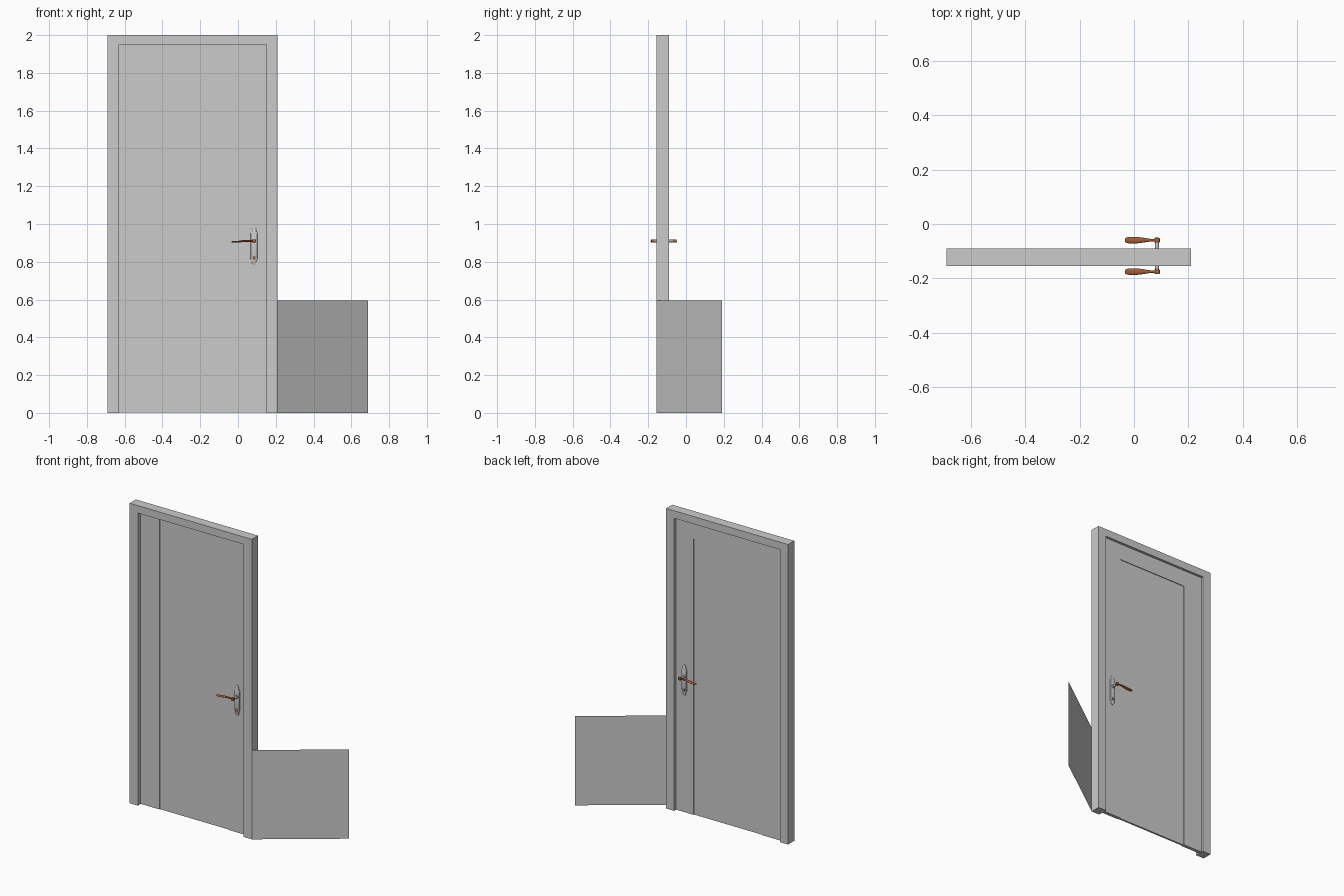
import bpy, bmesh, math

if "Cube" in bpy.data.objects:
    bpy.data.objects.remove(bpy.data.objects["Cube"])

brown = bpy.data.materials.new("brown")
brown.diffuse_color = (0.36, 0.11, 0.035, 1)
brown.use_nodes = True
brown.node_tree.nodes["Principled BSDF"].inputs["Base Color"].default_value = brown.diffuse_color


def finish(name, bm, mat=None, smooth=False):
    me = bpy.data.meshes.new(name)
    bmesh.ops.recalc_face_normals(bm, faces=bm.faces)
    bm.to_mesh(me)
    bm.free()
    ob = bpy.data.objects.new(name, me)
    bpy.context.collection.objects.link(ob)
    if mat:
        me.materials.append(mat)
    if smooth:
        bpy.ops.object.select_all(action='DESELECT')
        ob.select_set(True)
        bpy.context.view_layer.objects.active = ob
        bpy.ops.object.shade_smooth_by_angle(angle=math.radians(40))
    return ob


def box(name, x, y, z, mat=None, bevel=0):
    bm = bmesh.new()
    bmesh.ops.create_cube(bm, size=1)
    for v in bm.verts:
        for i, (lo, hi) in enumerate((x, y, z)):
            v.co[i] = lo + (hi - lo) * (v.co[i] + 0.5)
    if bevel:
        bmesh.ops.bevel(bm, geom=bm.edges[:], offset=bevel, segments=2,
                        affect='EDGES', profile=0.5)
    return finish(name, bm, mat, bevel > 0)


def loft(name, rings, mat=None):
    bm = bmesh.new()
    rows = [[bm.verts.new(p) for p in r] for r in rings]
    n = len(rows[0])
    for a, b in zip(rows, rows[1:]):
        for i in range(n):
            bm.faces.new((a[i], a[(i + 1) % n], b[(i + 1) % n], b[i]))
    bm.faces.new(rows[0])
    bm.faces.new(rows[-1])
    return finish(name, bm, mat, True)


def rod(name, x, z, profile, mat=None, n=20):
    # turned part along y, profile is (y, radius)
    return loft(name, [[(x + r * math.cos(2 * math.pi * i / n), y,
                         z + r * math.sin(2 * math.pi * i / n)) for i in range(n)]
                       for y, r in profile], mat)


# door frame
FY = (-0.155, -0.09)
box("left_jamb", (-0.69, -0.63), FY, (0, 2))
box("right_jamb", (0.15, 0.21), FY, (0, 2))
box("lintel", (-0.63, 0.15), FY, (1.95, 2))

# door leaf with a shallow recessed panel on both sides
MID, HALF, CORE = -0.1175, 0.011, 0.006
box("door_core", (-0.63, 0.15), (MID - CORE, MID + CORE), (0.002, 1.95))
for side, s in (("front", -1), ("back", 1)):
    ys = sorted((MID + s * CORE, MID + s * HALF))
    box(side + "_left_stile", (-0.63, -0.49), ys, (0.002, 1.95))
    box(side + "_right_stile", (0.02, 0.15), ys, (0.002, 1.95))
box("back_top_rail", (-0.49, 0.02), (MID + CORE, MID + HALF), (1.84, 1.95))

# low side screen, a single thin sheet
bm = bmesh.new()
bm.faces.new([bm.verts.new(p) for p in ((0.21, -0.155, 0), (0.687, 0.19, 0),
                                        (0.687, 0.19, 0.595), (0.21, -0.155, 0.595))])
finish("side_screen", bm)

# handle sets
HX, HZ = 0.085, 0.91
quarter = [(0.018, 0.066), (0.017, 0.074), (0.012, 0.078), (0.011, 0.09),
           (0.008, 0.098), (0.003, 0.102)]
outline = quarter + [(-x, z) for x, z in quarter[::-1]]
outline += [(-x, -z) for x, z in outline]
# lever stations: x, z, half width in y, half height in z
stations = [(0.078, 0.910, 0.005, 0.005), (0.060, 0.911, 0.005, 0.005),
            (0.040, 0.911, 0.008, 0.005), (0.020, 0.909, 0.011, 0.005),
            (0.000, 0.906, 0.0125, 0.0045), (-0.020, 0.905, 0.0115, 0.004),
            (-0.030, 0.905, 0.009, 0.004), (-0.034, 0.906, 0.004, 0.002)]
for side, s in (("front", -1), ("back", 1)):
    Y = lambda d: MID + s * d
    # escutcheon plate
    loft(side + "_plate", [[(HX + x * k, Y(d), 0.883 + z * k) for x, z in outline]
                           for d, k in ((HALF, 1), (0.016, 1), (0.019, 0.9))])
    # spindle and collar
    rod(side + "_spindle", HX, HZ, [(Y(d), r) for d, r in (
        (0.019, 0.011), (0.026, 0.011), (0.028, 0.007), (0.05, 0.007))])
    # lever
    box(side + "_lever_hub", (HX - 0.01, HX + 0.01), sorted((Y(0.049), Y(0.067))),
        (HZ - 0.009, HZ + 0.009), brown, 0.003)
    loft(side + "_lever", [[(x, Y(0.058) + w * math.cos(a), z + h * math.sin(a))
                            for a in (2 * math.pi * i / 16 for i in range(16))]
                           for x, z, w, h in stations], brown)
    # lock button
    rod(side + "_lock_button", HX, 0.82, [(Y(d), r) for d, r in (
        (0.018, 0.008), (0.022, 0.008), (0.024, 0.005))], brown)
